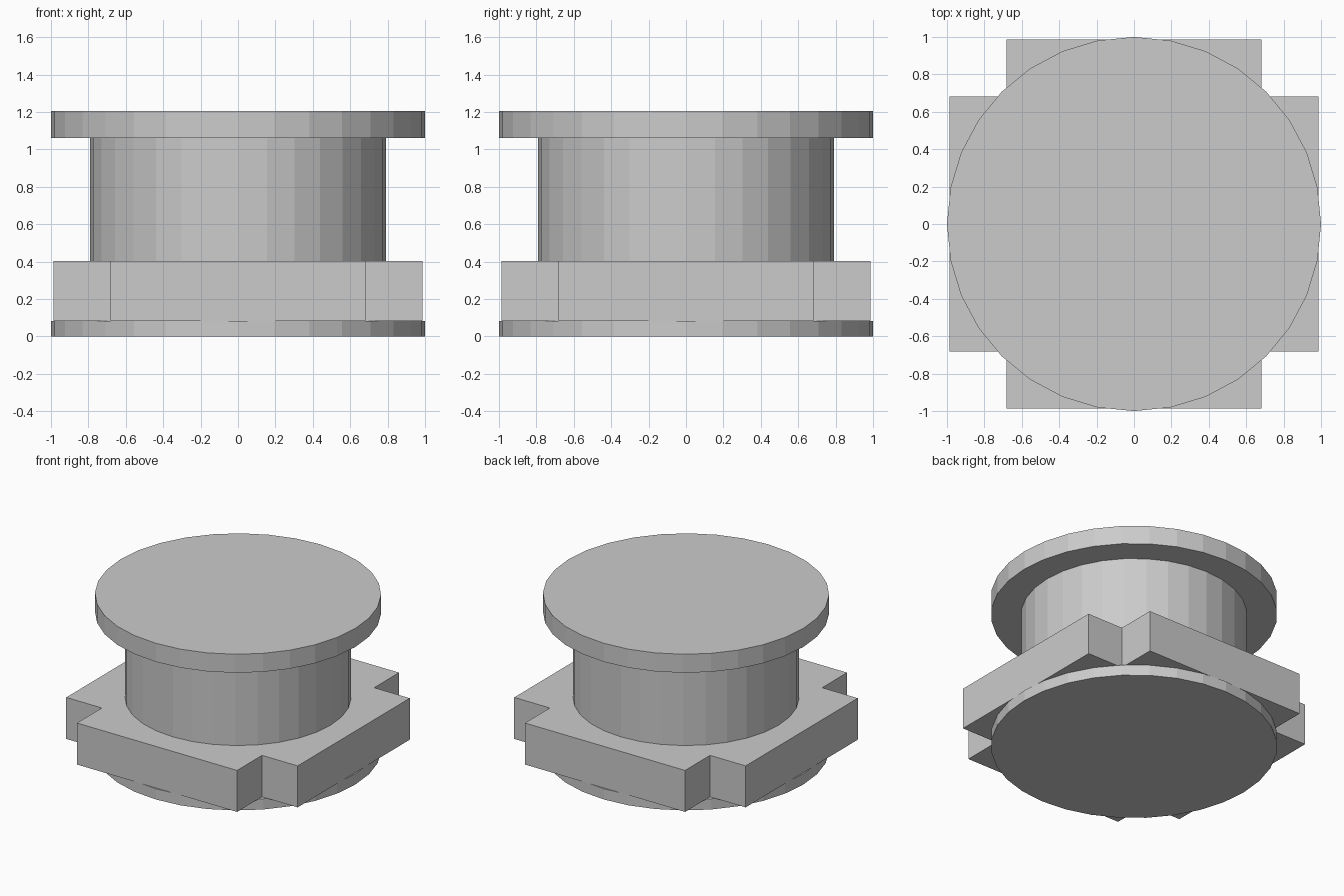
import bpy, bmesh

if "Cube" in bpy.data.objects:
    bpy.data.objects.remove(bpy.data.objects["Cube"])


def make_prism(name, outline, z0, z1):
    """Extrude a closed XY outline from z0 to z1."""
    bm = bmesh.new()
    base = bm.faces.new([bm.verts.new((x, y, z0)) for x, y in outline])
    top = bmesh.ops.extrude_face_region(bm, geom=[base], use_keep_orig=True)
    verts = [g for g in top["geom"] if isinstance(g, bmesh.types.BMVert)]
    bmesh.ops.translate(bm, verts=verts, vec=(0, 0, z1 - z0))
    bmesh.ops.recalc_face_normals(bm, faces=bm.faces)
    mesh = bpy.data.meshes.new(name)
    bm.to_mesh(mesh)
    bm.free()
    bpy.context.collection.objects.link(bpy.data.objects.new(name, mesh))


def make_disc(name, radius, z0, z1):
    bpy.ops.mesh.primitive_cylinder_add(
        vertices=32, radius=radius, depth=z1 - z0, location=(0, 0, (z0 + z1) / 2))
    bpy.context.object.name = name


# Round parts
make_disc("bottom_disc", 1.0, 0.0, 0.082)
make_disc("drum", 0.79, 0.402, 1.061)
make_disc("top_flange", 1.0, 1.061, 1.204)

# Cross-shaped plate: one notched corner, rotated a quarter turn four times
R, W = 0.987, 0.683
corner = [(R, W), (W, W), (W, R)]
outline = []
for _ in range(4):
    outline += corner
    corner = [(-y, x) for x, y in corner]
make_prism("cross_plate", outline, 0.082, 0.402)
